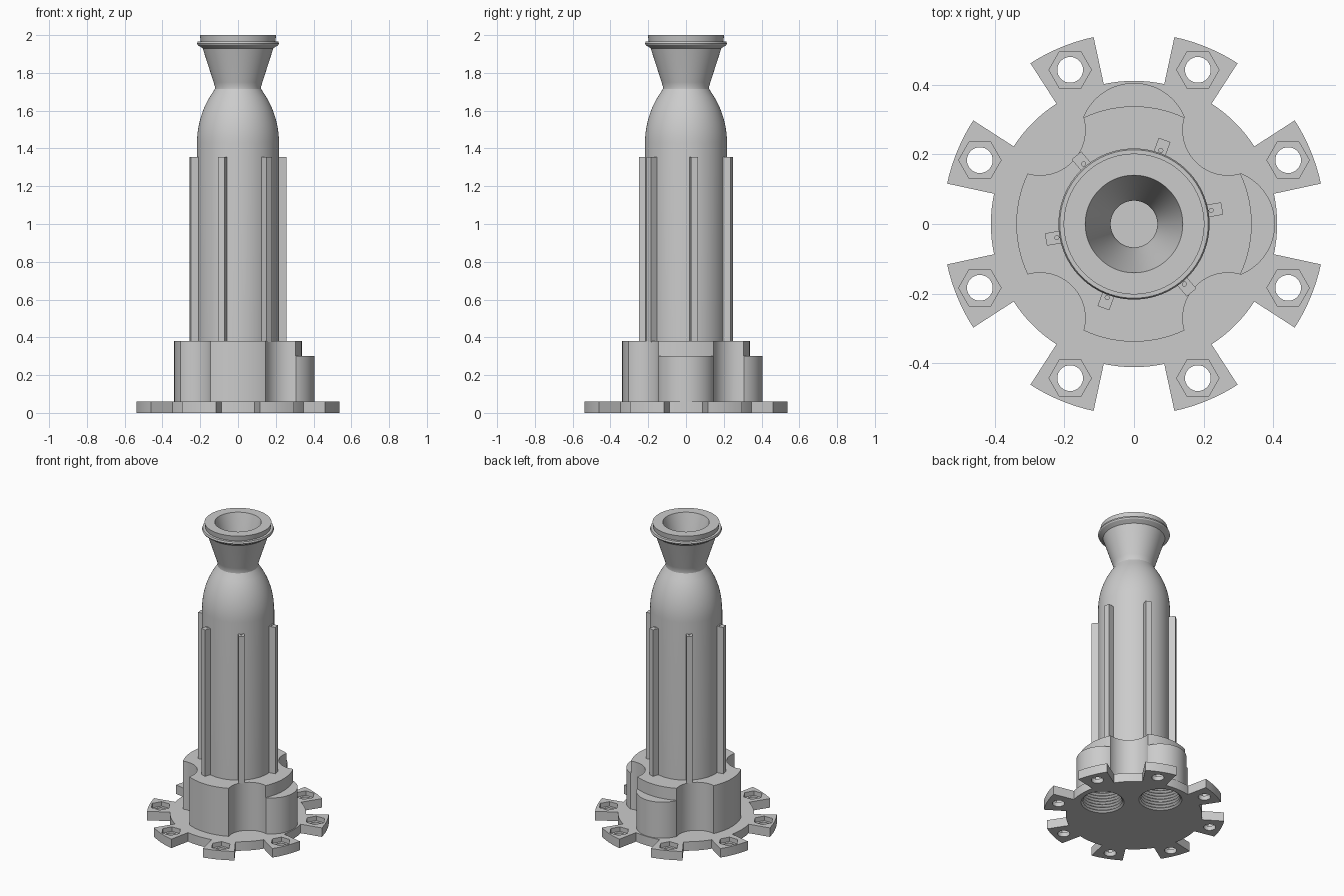
import bpy, bmesh
from math import sin, cos, pi, radians

if "Cube" in bpy.data.objects:
    bpy.data.objects.remove(bpy.data.objects["Cube"])

GREY = (0.6, 0.6, 0.6, 1)
metal = bpy.data.materials.new("plain grey")
metal.use_nodes = True
metal.diffuse_color = GREY
metal.node_tree.nodes["Principled BSDF"].inputs["Base Color"].default_value = GREY


def finish(name, bm):
    bmesh.ops.remove_doubles(bm, verts=bm.verts, dist=1e-5)
    bmesh.ops.recalc_face_normals(bm, faces=bm.faces)
    mesh = bpy.data.meshes.new(name)
    bm.to_mesh(mesh)
    bm.free()
    mesh.materials.append(metal)
    ob = bpy.data.objects.new(name, mesh)
    bpy.context.collection.objects.link(ob)
    return ob


def prism(name, outline, z0, z1):
    bm = bmesh.new()
    face = bm.faces.new([bm.verts.new((x, y, z0)) for x, y in outline])
    top = bmesh.ops.extrude_face_region(bm, geom=[face], use_keep_orig=True)["geom"]
    verts = [v for v in top if isinstance(v, bmesh.types.BMVert)]
    bmesh.ops.translate(bm, verts=verts, vec=(0, 0, z1 - z0))
    return finish(name, bm)


def circle(r, x=0, y=0, n=64):
    return [(x + r * cos(2 * pi * i / n), y + r * sin(2 * pi * i / n)) for i in range(n)]


def lathe(name, profile, x=0, y=0, n=96):
    bm = bmesh.new()
    verts = [bm.verts.new((r, 0, z)) for r, z in profile]
    edges = [bm.edges.new(pair) for pair in zip(verts, verts[1:])]
    bmesh.ops.spin(bm, geom=verts + edges, cent=(0, 0, 0), axis=(0, 0, 1),
                   angle=2 * pi, steps=n, use_merge=True)
    bmesh.ops.translate(bm, verts=bm.verts, vec=(x, y, 0))
    return finish(name, bm)


def combine(target, others, operation="DIFFERENCE"):
    bpy.context.view_layer.objects.active = target
    for other in others:
        mod = target.modifiers.new("cut", "BOOLEAN")
        mod.operation, mod.solver, mod.object = operation, "EXACT", other
        bpy.ops.object.modifier_apply(modifier=mod.name)


def smooth(ob):
    bpy.ops.object.select_all(action="DESELECT")
    ob.select_set(True)
    bpy.context.view_layer.objects.active = ob
    bpy.ops.object.shade_smooth_by_angle(angle=radians(30))


FLANGE_TOP, BLOCK_TOP, BOSS_TOP = 0.06, 0.38, 0.30
PORTS = [(0.248, 0), (0, 0.248)]

# Threaded port cutters
thread = [(0, -0.02), (0.13, -0.02)]
for i in range(13):
    thread += [(0.13, i * 0.02), (0.118, i * 0.02 + 0.01)]
thread += [(0.118, 0.265), (0, 0.265)]
ports = [lathe("port_cutter", thread, x, y, 48) for x, y in PORTS]

# Flange with eight radial tabs, bolt holes and hexagonal nut pockets
outline, bolt_cutters = [], []
for k in range(8):
    mid = 22.5 + 45 * k
    for r, start, end in ((0.549, -10.3, 10.3), (0.411, 10.3, 34.7)):
        for i in range(9):
            a = radians(mid + start + (end - start) * i / 8)
            outline.append((r * cos(a), r * sin(a)))
    x, y = 0.479 * cos(radians(mid)), 0.479 * sin(radians(mid))
    bolt_cutters.append(prism("bolt_cutter", circle(0.037, x, y, 32), -0.02, 0.1))
    bolt_cutters.append(prism("nut_cutter", circle(0.061, x, y, 6), 0.03, 0.1))
flange = prism("flange", outline, 0, FLANGE_TOP)
combine(flange, bolt_cutters + ports)

# Base block with two port bosses and four scalloped corners
block = prism("base_block", circle(0.338, n=96), FLANGE_TOP, BLOCK_TOP)
bosses = [prism("boss", circle(0.157, x, y), FLANGE_TOP, BOSS_TOP) for x, y in PORTS]
scallops = [prism("scallop_cutter", circle(0.13, sx * 0.27, sy * 0.27), 0, 0.5)
            for sx in (-1, 1) for sy in (-1, 1)]
combine(block, bosses, "UNION")
combine(block, scallops + ports)

# Hollow chamber, neck and flared nozzle
outer = [(0, 0.375), (0.217, 0.375), (0.217, 1.43)]
R = 0.47
for i in range(1, 11):
    dz = 0.027 * i
    outer.append((0.217 - R + (R * R - dz * dz) ** 0.5, 1.43 + dz))
outer += [(0.123, 1.715), (0.123, 1.73), (0.129, 1.75), (0.187, 1.93),
          (0.213, 1.947), (0.217, 1.955), (0.213, 1.966), (0.197, 1.966), (0.202, 2)]
inner = [(0.14, 2), (0.072, 1.76), (0.067, 1.735), (0.067, 1.71), (0.08, 1.69),
         (0.125, 1.6), (0.15, 1.52), (0.16, 1.43), (0.16, 0.4), (0, 0.4)]
nozzle = lathe("chamber_and_nozzle", outer + inner)

# Six vertical ribs, each with a small drilled hole in its top
ribs, drills = [], []
for k in range(6):
    a = radians(10 + 60 * k)
    rect = [(0.2, -0.018), (0.257, -0.018), (0.257, 0.018), (0.2, 0.018)]
    pts = [(u * cos(a) - v * sin(a), u * sin(a) + v * cos(a)) for u, v in rect]
    rib = prism(f"rib_{k + 1}", pts, BLOCK_TOP - 0.005, 1.355)
    drill = prism("drill", circle(0.006, 0.225 * cos(a), 0.225 * sin(a), 12), 1.3, 1.4)
    combine(rib, [drill])
    ribs.append(rib)
    drills.append(drill)

for ob in bolt_cutters + ports + bosses + scallops + drills:
    bpy.data.objects.remove(ob)
for ob in [flange, block, nozzle] + ribs:
    smooth(ob)
